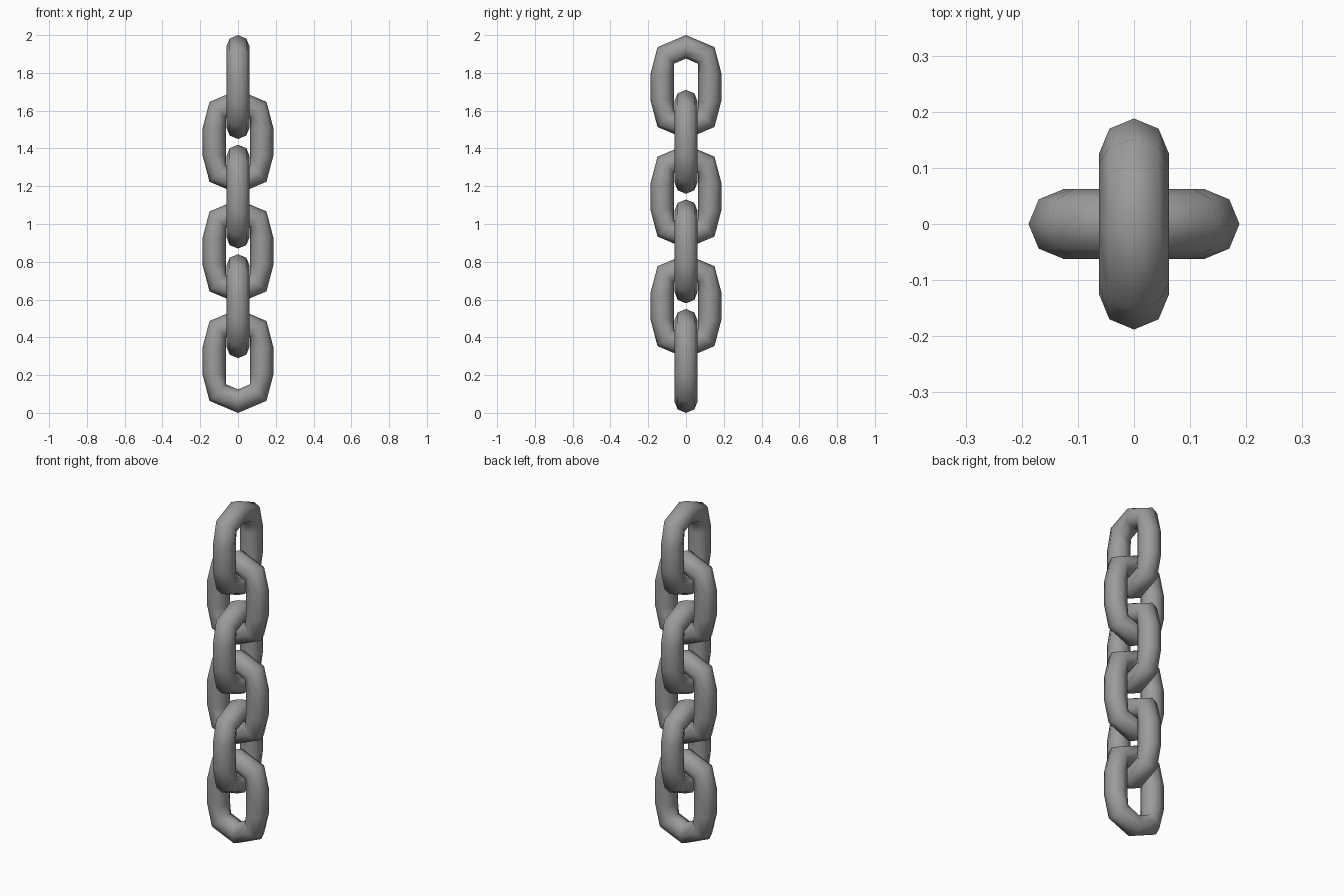
import bpy, bmesh, math
from mathutils import Vector

if "Cube" in bpy.data.objects:
    bpy.data.objects.remove(bpy.data.objects["Cube"])

TUBE = 0.062      # rod radius
HEIGHT = 0.55     # outer link height
PITCH = (2.0 - HEIGHT) / 5
SIDES = 8

# Half of the lower bend: (offset, height, outward angle of the ring in degrees)
BEND = [(0.126, 0.205, 0), (0.107, 0.1075, -45), (0.0, TUBE, -90)]

# Dark grey steel
steel = bpy.data.materials.new("dark_steel")
steel.diffuse_color = (0.33, 0.33, 0.33, 1)
steel.use_nodes = True
steel.node_tree.nodes["Principled BSDF"].inputs["Base Color"].default_value = steel.diffuse_color


def link_rings():
    """Closed loop of ring centres and outward angles for one link."""
    right = [(x, HEIGHT - z, -a) for x, z, a in reversed(BEND)] + BEND
    left = [(-x, z, 180 - a) for x, z, a in reversed(right[1:-1])]
    return right + left


def make_link(name, z0, along_y):
    bm = bmesh.new()
    rings = []
    for x, z, ang in link_rings():
        a = math.radians(ang)
        out = Vector((math.cos(a), 0, math.sin(a)))
        ring = []
        for k in range(SIDES):
            t = 2 * math.pi * k / SIDES
            p = Vector((x, 0, z + z0)) + TUBE * (math.cos(t) * out + math.sin(t) * Vector((0, 1, 0)))
            ring.append(bm.verts.new((-p.y, p.x, p.z) if along_y else p))
        rings.append(ring)
    # Skin neighbouring rings all the way round
    for i, ring in enumerate(rings):
        nxt = rings[(i + 1) % len(rings)]
        for k in range(SIDES):
            m = (k + 1) % SIDES
            bm.faces.new((ring[k], ring[m], nxt[m], nxt[k]))
    bmesh.ops.recalc_face_normals(bm, faces=bm.faces)
    mesh = bpy.data.meshes.new(name)
    bm.to_mesh(mesh)
    bm.free()
    mesh.shade_smooth()
    mesh.materials.append(steel)
    bpy.context.collection.objects.link(bpy.data.objects.new(name, mesh))


# Six links, each turned a quarter from the one below
for i in range(6):
    make_link(f"chain_link_{i + 1}", i * PITCH, i % 2 == 1)
